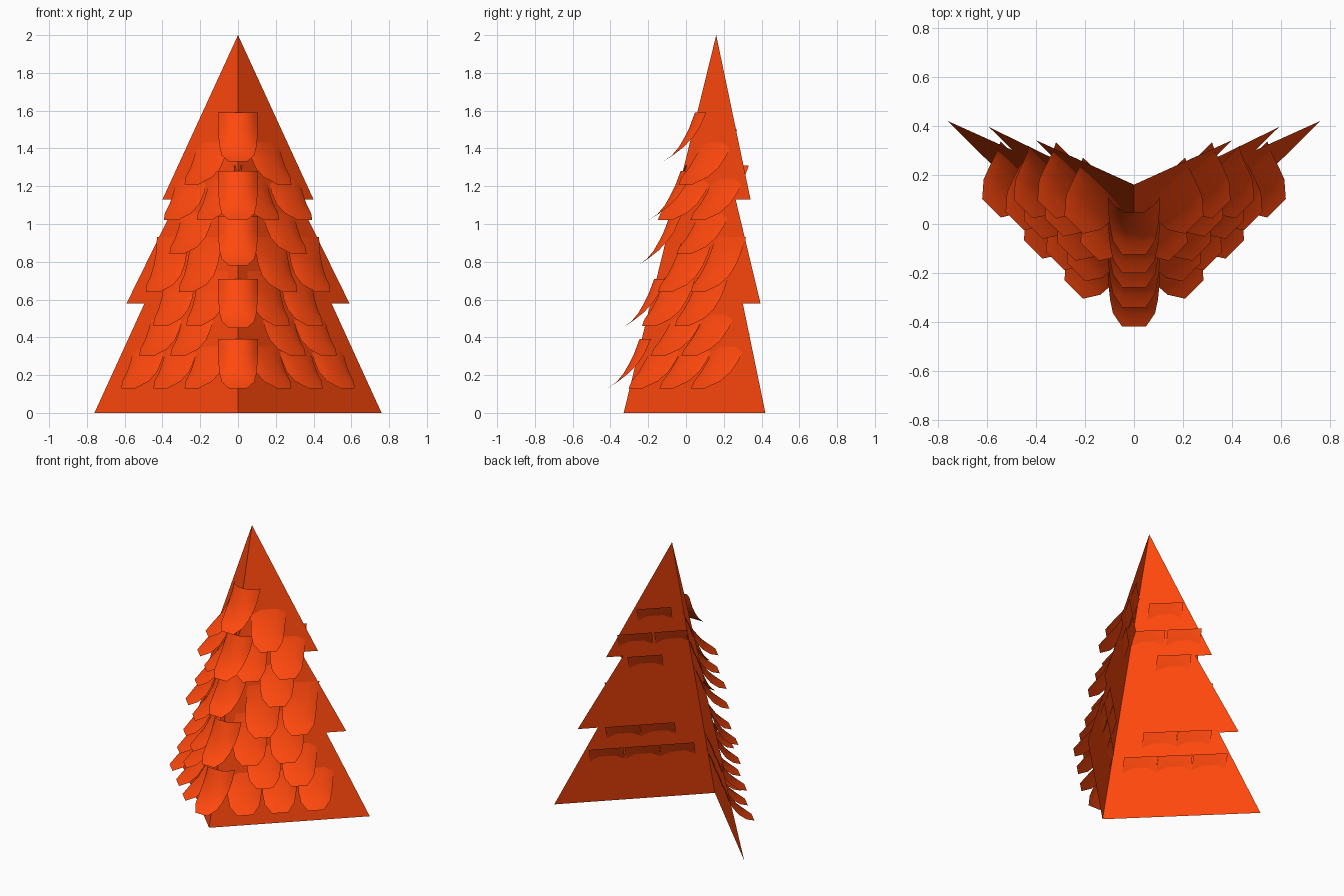
import bpy
from mathutils import Vector

if "Cube" in bpy.data.objects:
    bpy.data.objects.remove(bpy.data.objects["Cube"])

mat = bpy.data.materials.new("orange")
mat.diffuse_color = (1.0, 0.065, 0.004, 1)
mat.use_nodes = True
mat.node_tree.nodes["Principled BSDF"].inputs["Base Color"].default_value = mat.diffuse_color

SLOPE = 0.987  # how far each wing sweeps back per unit of x


def fold_y(z):
    return -0.33 + 0.245 * z


def make(name, verts, faces, smooth=False):
    me = bpy.data.meshes.new(name)
    me.from_pydata(verts, [], faces)
    me.materials.append(mat)
    for p in me.polygons:
        p.use_smooth = smooth
    ob = bpy.data.objects.new(name, me)
    bpy.context.collection.objects.link(ob)
    return ob


# folded tree-shaped backing sheet, one notched wing per side
profile = [(0, 2), (0, 0), (0.76, 0), (0.495, 0.58), (0.59, 0.58),
           (0.32, 1.13), (0.40, 1.13)]
for side, label in ((1, "right"), (-1, "left")):
    pts = [(side * x, fold_y(z) + SLOPE * x, z) for x, z in profile]
    order = list(range(len(pts)))
    make(label + "_wing", pts, [order if side > 0 else order[::-1]])

# flake rows, top to tip: (share of length, outward reach, edge setback, width factor)
WING_ROWS = [(0, -0.02, 0, 1), (0.3, 0.005, 0.01, 1), (0.5, 0.035, 0.02, 1),
             (0.7, 0.068, 0.022, 0.97), (0.87, 0.105, 0.01, 0.86), (1, 0.15, 0, 0.46)]
CENTRE_ROWS = [(0, 0.012, 0.06, 1), (0.3, 0.022, 0.055, 1), (0.5, 0.035, 0.045, 0.98),
               (0.7, 0.052, 0.025, 0.93), (0.87, 0.078, 0.005, 0.82), (1, 0.12, 0, 0.46)]


# curved flake with a flicked-out blunt tip; s = distance of its root from the fold
def flake(name, side, s, tip_z, length, half_w, rows, top_shift=0):
    if side == 0:
        u, n = Vector((1, 0, 0)), Vector((0, -1, 0))
    else:
        u = Vector((0.712, side * 0.703, 0))
        n = Vector((side * 0.703, -0.712, 0))
    cols = [-1, -0.8, -0.4, 0.4, 0.8, 1]
    verts, faces = [], []
    for t, reach, back, width in rows:
        z = tip_z + length * (1 - t)
        root = Vector((side * s, fold_y(z) + SLOPE * s, z))
        for w in cols:
            bend = back * max(0, (abs(w) - 0.4) / 0.6) ** 1.5
            out = reach - bend + top_shift * (1 - t)
            verts.append(root + u * (w * half_w * width) + n * out)
    c = len(cols)
    for i in range(len(rows) - 1):
        for j in range(c - 1):
            a = i * c + j
            faces.append((a, a + c, a + c + 1, a + 1))
    make(name, verts, faces, True)


# rows of flakes on both wings: tip height, root positions, extra lift of the top
wing_rows = [(1.21, (0.14,), 0), (1.02, (0.075, 0.25), 0), (0.84, (0.22,), 0),
             (0.64, (0.17, 0.345), 0.023), (0.46, (0.13, 0.305), 0.023),
             (0.30, (0.215, 0.38), 0), (0.13, (0.14, 0.305, 0.475), 0)]
for r, (z, roots, lift) in enumerate(wing_rows):
    for k, s in enumerate(roots):
        for side, label in ((1, "right"), (-1, "left")):
            flake(f"{label}_flake_{r}_{k}", side, s, z, 0.29, 0.115, WING_ROWS, lift)

# column of flakes over the fold
for r, z in enumerate((1.33, 1.02, 0.78, 0.45, 0.13)):
    flake(f"centre_flake_{r}", 0, 0, z, 0.26, 0.105, CENTRE_ROWS)
